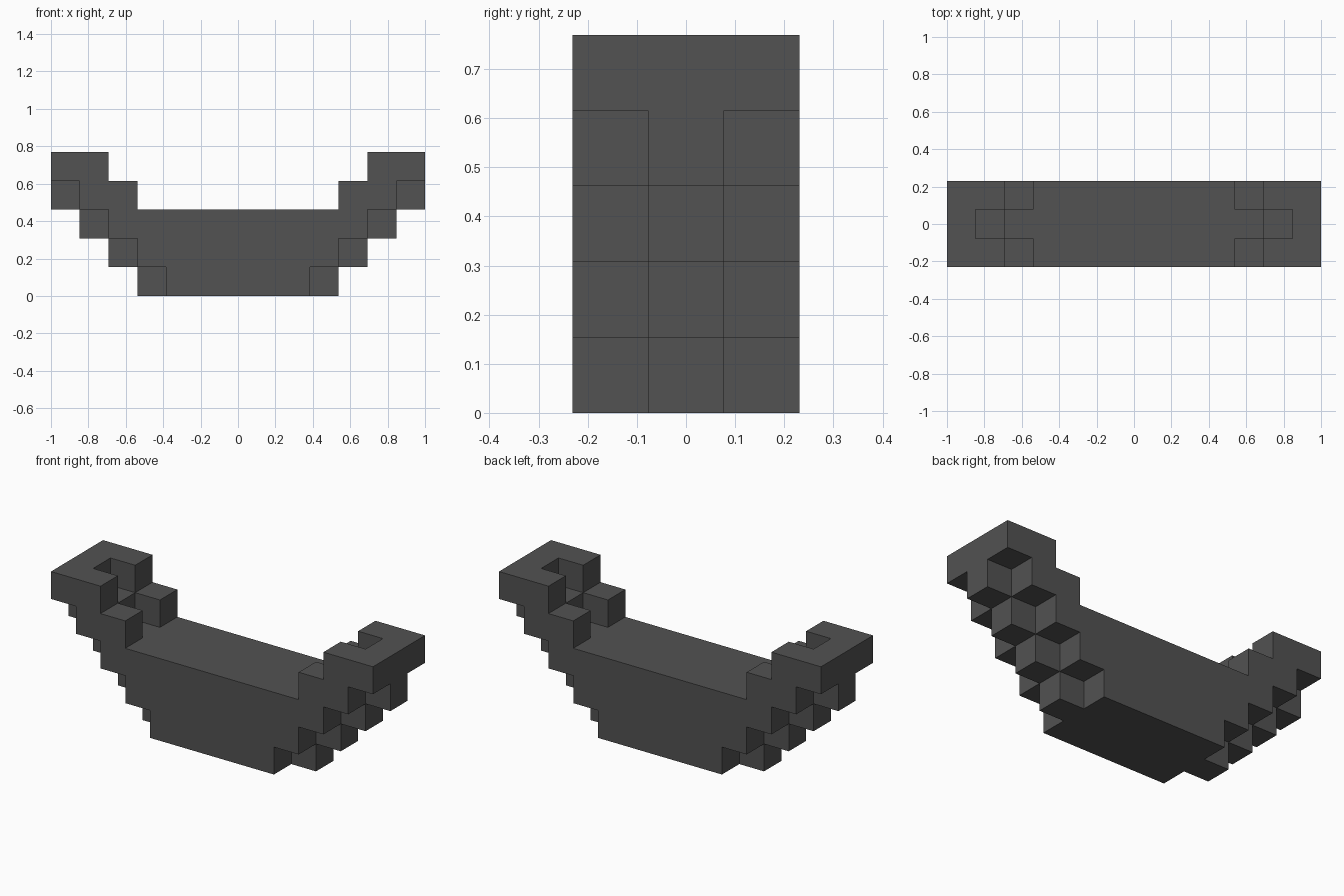
import bpy
import bmesh
from mathutils import Vector

cube = bpy.data.objects.get("Cube")
if cube:
    bpy.data.objects.remove(cube, do_unlink=True)

U = 2 / 13  # edge length of one block

# Dark grey material
mat = bpy.data.materials.new("dark_grey")
mat.use_nodes = True
colour = (0.085, 0.085, 0.085, 1)
mat.diffuse_color = colour
bsdf = mat.node_tree.nodes["Principled BSDF"]
bsdf.inputs["Base Color"].default_value = colour
bsdf.inputs["Roughness"].default_value = 0.9

# Per level, bottom to top: range of |x| block columns that are filled
SIDE_ROWS = [(0, 2), (0, 3), (0, 4), (4, 5), (5, 6)]
KEEL_ROWS = [(0, 3), (0, 4), (0, 5), (5, 6), (6, 6)]

# Mirrored set of blocks: two outer sides and the protruding central keel
blocks = set()
for y, rows in ((-1, SIDE_ROWS), (0, KEEL_ROWS), (1, SIDE_ROWS)):
    for z, (first, last) in enumerate(rows):
        for x in range(first, last + 1):
            blocks |= {(x, y, z), (-x, y, z)}

# Skin only the exposed block sides
bm = bmesh.new()
for block in blocks:
    centre = Vector(block) + Vector((0, 0, 0.5))
    for axis in range(3):
        for sign in (-1, 1):
            n = Vector((0, 0, 0))
            n[axis] = sign
            if tuple(int(a + b) for a, b in zip(block, n)) in blocks:
                continue
            a = Vector((0, 0, 0))
            a[(axis + 1) % 3] = 0.5
            b = n.cross(a)
            mid = centre + n * 0.5
            bm.faces.new([bm.verts.new((mid + o) * U)
                          for o in (-a - b, a - b, a + b, b - a)])

# Weld the skin and merge flat areas into large faces
bmesh.ops.remove_doubles(bm, verts=bm.verts, dist=0.001)
bmesh.ops.dissolve_limit(bm, angle_limit=0.01, verts=bm.verts, edges=bm.edges)
mesh = bpy.data.meshes.new("boat_hull")
bm.to_mesh(mesh)
bm.free()
mesh.materials.append(mat)
hull = bpy.data.objects.new("boat_hull", mesh)
bpy.context.collection.objects.link(hull)
